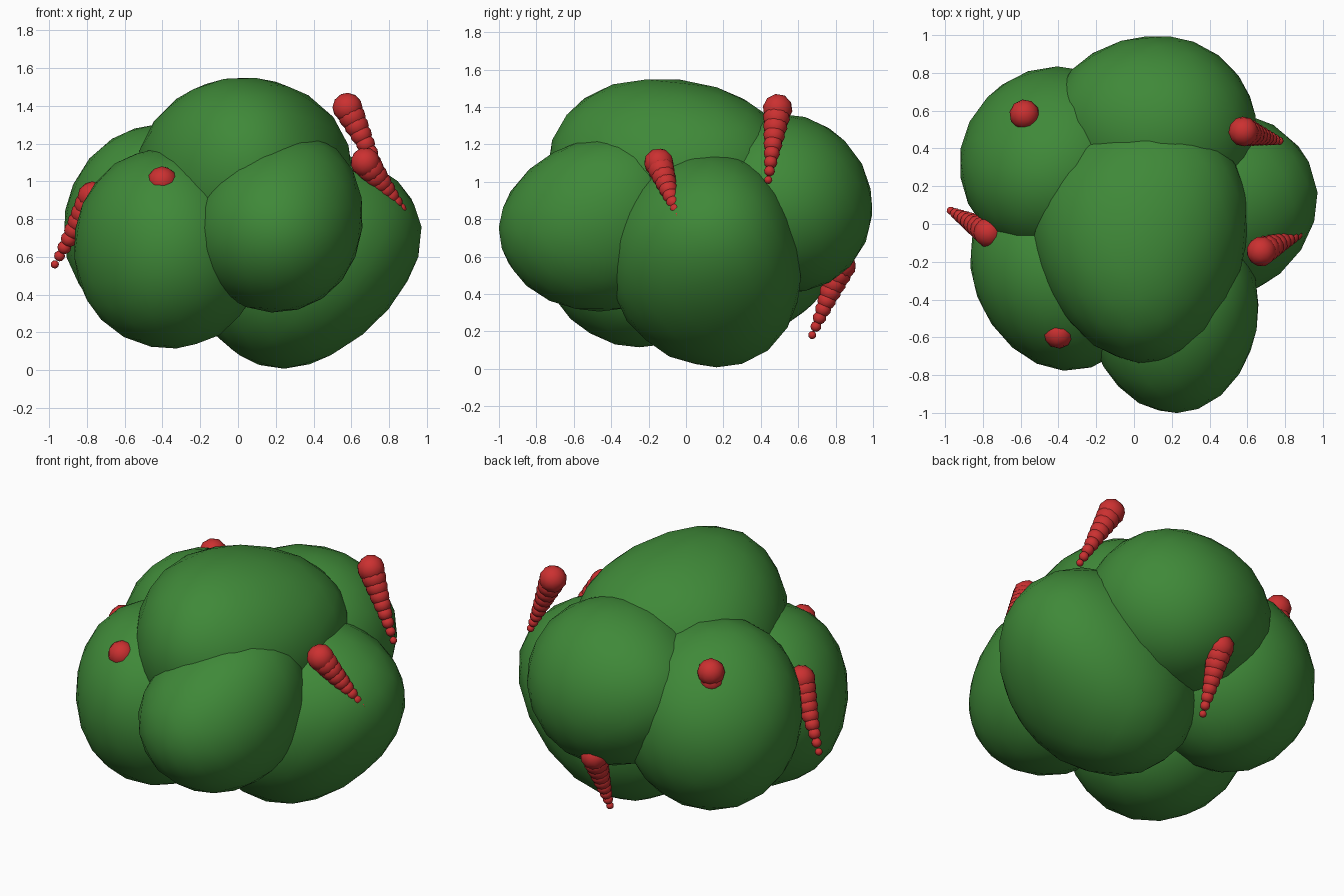
import bpy
from mathutils import Vector

if "Cube" in bpy.data.objects:
    bpy.data.objects.remove(bpy.data.objects["Cube"])


def material(name, rgb):
    m = bpy.data.materials.new(name)
    m.diffuse_color = (*rgb, 1.0)
    m.use_nodes = True
    m.node_tree.nodes["Principled BSDF"].inputs["Base Color"].default_value = m.diffuse_color
    return m


LEAF = material("leaf green", (0.05, 0.25, 0.04))
BLOOM = material("blossom red", (0.60, 0.03, 0.03))


def ball(name, centre, radii, mat, subdiv, pole, bulges=()):
    """Smooth ellipsoid with a vertex aimed along 'pole'; bulges push it out or in along a direction."""
    bpy.ops.mesh.primitive_ico_sphere_add(subdivisions=subdiv, radius=1, location=(0, 0, 0))
    ob = bpy.context.object
    ob.name = name
    turn = Vector((0, 0, 1)).rotation_difference(Vector(pole).normalized())
    for v in ob.data.vertices:
        p = turn @ v.co
        v.co = Vector([c + r * k for c, r, k in zip(centre, radii, p)])
        for direction, amount in bulges:
            d = Vector(direction).normalized()
            v.co += d * amount * max(0, p.dot(d)) ** 2
    ob.data.materials.append(mat)
    ob.data.polygons.foreach_set("use_smooth", [True] * len(ob.data.polygons))
    return ob


# Foliage lobes: name, centre, radii, pole direction, bulges
LOBES = [
    ("top_foliage", (0.0, -0.09, 1.01), (0.57, 0.63, 0.52), (0, -1, 0.1),
     [((0.7, 0.7, 0.3), 0.11), ((0.1, -0.75, 0.65), 0.07), ((-0.7, -0.6, 0), -0.06)]),
    ("back_foliage", (0.14, 0.50, 0.89), (0.51, 0.485, 0.475), (0.1, 1, 0),
     [((0, 0.7, -0.7), 0.03), ((-1, 0.3, 0.1), 0.08)]),
    ("back_left_foliage", (-0.41, 0.33, 0.74), (0.515, 0.51, 0.55), (-1, 0, 0.2),
     [((-0.3, -0.5, 0.8), 0.04), ((-0.4, 0.6, 0.8), -0.03)]),
    ("front_left_foliage", (-0.39, -0.25, 0.65), (0.51, 0.54, 0.525), (0.1, 0, -1),
     [((-0.8, -0.6, 0), -0.06), ((0.7, 0, -0.7), 0.03)]),
    ("front_right_foliage", (0.20, -0.46, 0.76), (0.45, 0.51, 0.455), (0.05, -1, 0),
     [((0.2, -1, -0.2), 0.035), ((0.5, 0.4, 0.8), 0.09), ((-0.6, 0, 0.8), -0.04)]),
    ("right_foliage", (0.34, 0.08, 0.61), (0.62, 0.50, 0.60), (-0.1, 0.1, -1),
     [((0.7, 0, -0.7), -0.09), ((0.8, 0.5, 0.25), 0.07),
      ((-0.2, 0.8, -0.8), 0.08), ((-0.2, -0.3, 1), -0.06)]),
]
for lobe in LOBES:
    name, centre, radii, pole, bulges = lobe
    ball(name, centre, radii, LEAF, 3, pole, bulges)

# Flower spikes: thick end, thin tip
SPIKES = [
    ((0.58, 0.49, 1.39), (0.77, 0.44, 1.01)),
    ((0.675, -0.145, 1.10), (0.89, -0.045, 0.82)),
    ((-0.77, -0.045, 0.92), (-0.97, 0.07, 0.56)),
    ((-0.58, 0.58, 1.15), (-0.59, 0.54, 0.72)),
    ((-0.40, -0.58, 1.00), (-0.38, -0.55, 0.60)),
    ((0.055, 0.83, 0.55), (0.055, 0.675, 0.18)),
]
COUNT = 9
for n, (thick, thin) in enumerate(SPIKES, 1):
    a, b = Vector(thick), Vector(thin)
    beads = []
    for i in range(COUNT):
        t = i / (COUNT - 1)
        r = 0.08 + (0.022 - 0.08) * t
        beads.append(ball("flower_bead", a.lerp(b, t), (r, r, r), BLOOM, 2, b - a))
    bpy.ops.object.select_all(action='DESELECT')
    for o in beads:
        o.select_set(True)
    bpy.context.view_layer.objects.active = beads[0]
    bpy.ops.object.join()
    bpy.context.object.name = f"flower_spike_{n}"
